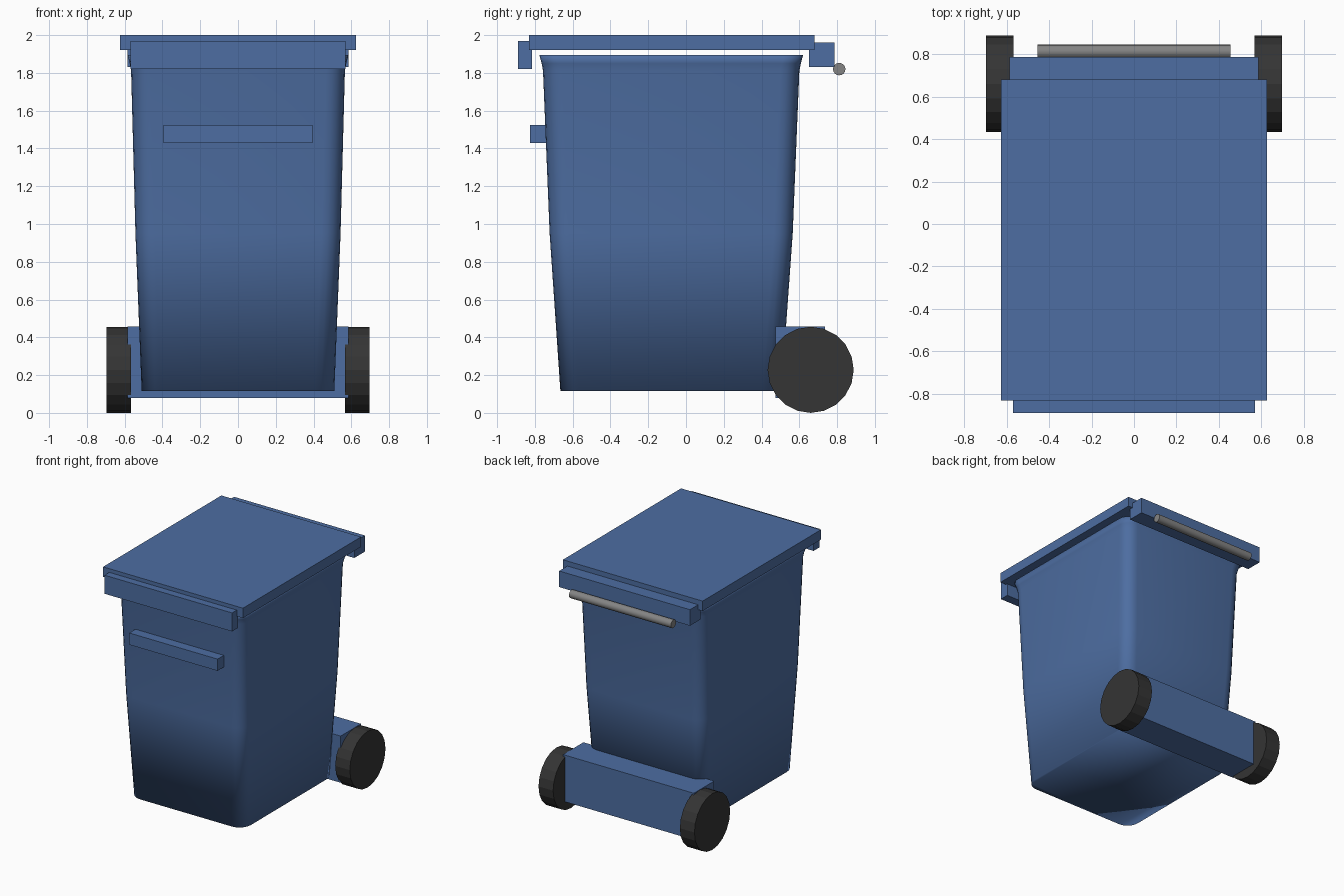
import bpy
import bmesh
import math
from mathutils import Matrix, Vector

if "Cube" in bpy.data.objects:
    bpy.data.objects.remove(bpy.data.objects["Cube"], do_unlink=True)


def material(name, color):
    mat = bpy.data.materials.new(name)
    mat.use_nodes = True
    mat.diffuse_color = (*color, 1)
    mat.node_tree.nodes["Principled BSDF"].inputs["Base Color"].default_value = (*color, 1)
    return mat


blue = material("bin blue", (0.075, 0.155, 0.36))
black = material("tyre black", (0.035, 0.035, 0.035))
grey = material("bar grey", (0.23, 0.23, 0.23))


def finish(name, bm, mat, smooth=False):
    bmesh.ops.recalc_face_normals(bm, faces=bm.faces)
    for face in bm.faces:
        face.smooth = smooth
    mesh = bpy.data.meshes.new(name)
    bm.to_mesh(mesh)
    bm.free()
    mesh.materials.append(mat)
    obj = bpy.data.objects.new(name, mesh)
    bpy.context.collection.objects.link(obj)
    return obj


def box(name, half_width, y0, y1, z0, z1):
    bm = bmesh.new()
    place = Matrix.Translation((0, (y0 + y1) / 2, (z0 + z1) / 2))
    size = Matrix.Diagonal((2 * half_width, y1 - y0, z1 - z0, 1))
    bmesh.ops.create_cube(bm, size=1, matrix=place @ size)
    return finish(name, bm, blue)


def rod(name, center, radius, length, sides, mat):
    # Cylinder lying along x
    bm = bmesh.new()
    place = Matrix.Translation(center) @ Matrix.Rotation(math.pi / 2, 4, "Y")
    bmesh.ops.create_cone(bm, cap_ends=True, segments=sides, radius1=radius,
                          radius2=radius, depth=length, matrix=place)
    return finish(name, bm, mat)


def rounded_ring(bm, half_width, y0, y1, z, radius, steps=5):
    # Rounded rectangle, corner by corner
    ring = []
    corners = [(1, y1, -1), (-1, y1, -1), (-1, y0, 1), (1, y0, 1)]
    for i, (side, y, inward) in enumerate(corners):
        middle = Vector((side * (half_width - radius), y + inward * radius, z))
        for s in range(steps + 1):
            a = (i + s / steps) * math.pi / 2
            ring.append(bm.verts.new(middle + radius * Vector((math.cos(a), math.sin(a), 0))))
    return ring


# Tapered body with a flared rim: half width, front, back, height
sections = [
    (0.51, -0.665, 0.505, 0.115),
    (0.543, -0.722, 0.565, 0.95),
    (0.566, -0.757, 0.60, 1.81),
    (0.573, -0.764, 0.608, 1.85),
    (0.585, -0.777, 0.62, 1.895),
]
bm = bmesh.new()
rings = [rounded_ring(bm, *section, 0.1) for section in sections]
for low, high in zip(rings, rings[1:]):
    for i in range(len(low)):
        j = (i + 1) % len(low)
        bm.faces.new((low[i], low[j], high[j], high[i]))
bm.faces.new(rings[0])
bm.faces.new(rings[-1])
finish("body", bm, blue, smooth=True)

# Lid, its front lip and the hinge block behind
box("lid", 0.625, -0.83, 0.68, 1.92, 2.0)
box("lid_front_lip", 0.57, -0.89, -0.815, 1.82, 1.97)
box("hinge_block", 0.585, 0.65, 0.785, 1.83, 1.96)

# Front grip, rear axle housing
box("front_grip", 0.395, -0.825, -0.72, 1.43, 1.525)
box("axle_housing", 0.585, 0.475, 0.735, 0.08, 0.457)

# Rear handle bar
bar = rod("handle_bar", (0, 0.811, 1.82), 0.033, 0.91, 16, grey)
bpy.context.view_layer.objects.active = bar
bar.select_set(True)
bpy.ops.object.shade_smooth_by_angle(angle=math.radians(40))

# Wheels
for name, side in (("left_wheel", 1), ("right_wheel", -1)):
    rod(name, (side * 0.632, 0.66, 0.228), 0.228, 0.13, 20, black)
